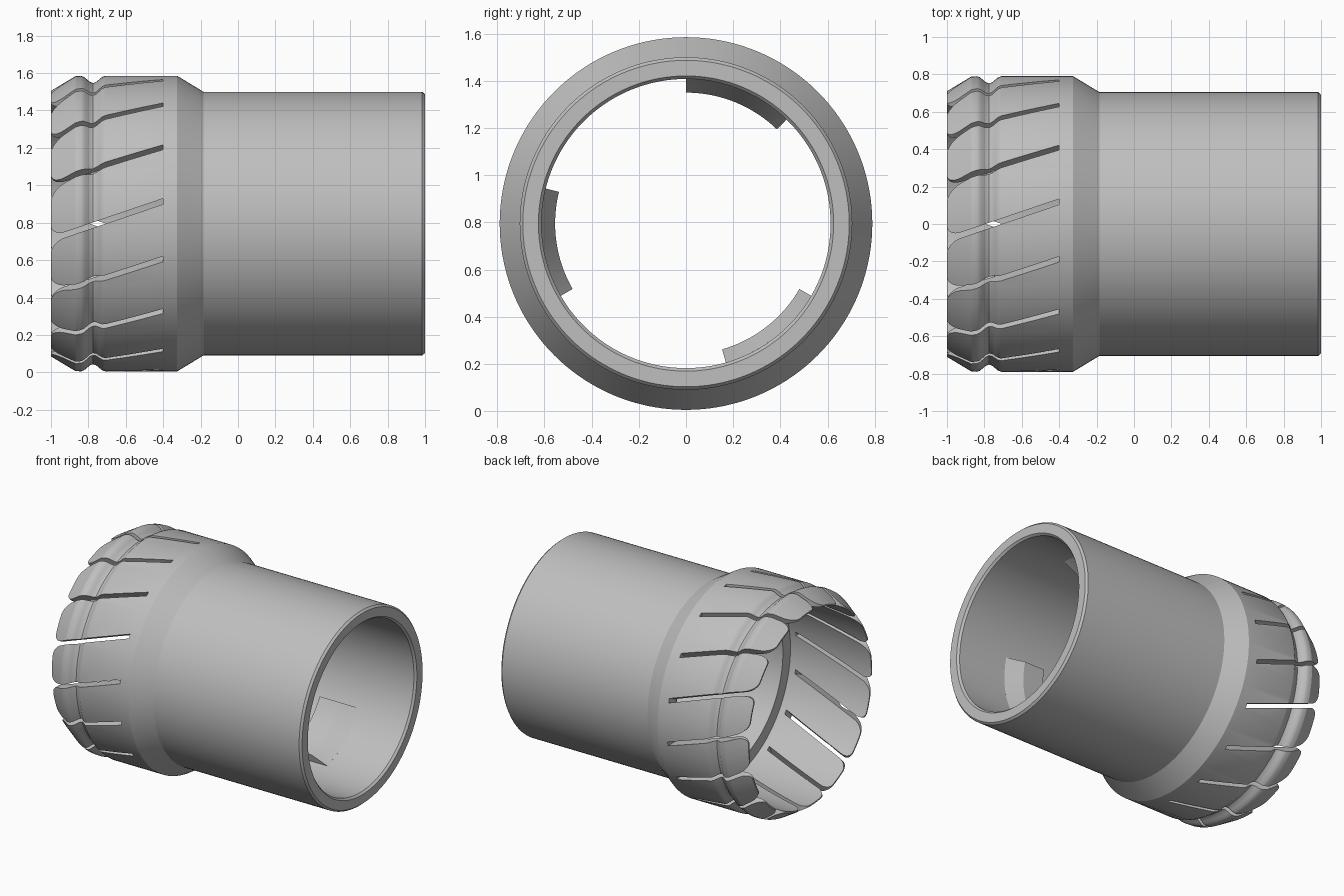
import bpy, bmesh, math
from mathutils import Matrix

if "Cube" in bpy.data.objects:
    bpy.data.objects.remove(bpy.data.objects["Cube"])

AXIS_Z = 0.795
grey = bpy.data.materials.new("plain grey")
grey.diffuse_color = (0.52, 0.52, 0.52, 1)
grey.use_nodes = True
grey.node_tree.nodes["Principled BSDF"].inputs["Base Color"].default_value = grey.diffuse_color


def finish(name, bm):
    bmesh.ops.recalc_face_normals(bm, faces=bm.faces)
    me = bpy.data.meshes.new(name)
    bm.to_mesh(me)
    bm.free()
    me.materials.append(grey)
    ob = bpy.data.objects.new(name, me)
    bpy.context.collection.objects.link(ob)
    ob.location.z = AXIS_Z
    return ob


def smooth(ob):
    bpy.ops.object.select_all(action='DESELECT')
    bpy.context.view_layer.objects.active = ob
    ob.select_set(True)
    bpy.ops.object.shade_smooth_by_angle(angle=math.radians(25))


def revolve(name, profile, start=0, end=360, steps=144):
    """Sweep a closed (x, radius) profile about the x axis."""
    bm = bmesh.new()
    full = end - start == 360
    rings = []
    for i in range(steps if full else steps + 1):
        a = math.radians(start + (end - start) * i / steps)
        rings.append([bm.verts.new((x, r * math.cos(a), r * math.sin(a))) for x, r in profile])
    n = len(profile)
    for i in range(steps):
        p, q = rings[i], rings[(i + 1) % len(rings)]
        for j in range(n):
            k = (j + 1) % n
            bm.faces.new((p[j], p[k], q[k], q[j]))
    if not full:
        bm.faces.new(rings[0])
        bm.faces.new(rings[-1])
    return finish(name, bm)


# Sleeve: plain tube, flared collar and a rounded groove round the fingers
groove = [(-0.775 + 0.065 * t, 0.79 - 0.019 * (1 + math.cos(math.pi * t)))
          for t in (-1, -0.75, -0.5, -0.25, 0, 0.25, 0.5, 0.75, 1)]
sleeve = revolve("sleeve", [(-1, 0.71), (-0.87, 0.788)] + groove + [
    (-0.325, 0.79), (-0.185, 0.705), (0.985, 0.705), (1, 0.692),
    (1, 0.626), (0.985, 0.613), (-0.35, 0.613), (-0.35, 0.7), (-1, 0.7)])

# Slit cutters: skewed slots that flare into rounded finger tips
HALF, FLARE, COUNT = 0.015, 0.075, 16
stations = [(-0.4, HALF), (-1 + FLARE, HALF)]
for i in range(1, 9):
    a = math.radians(90 * i / 8)
    stations.append((-1 + FLARE - FLARE * math.sin(a), HALF + FLARE * (1 - math.cos(a)) * 0.8))
stations.append((-1.05, stations[-1][1]))
outline = [(x, 0.34 * (x + 0.75) + w) for x, w in stations]
outline += [(x, 0.34 * (x + 0.75) - w) for x, w in reversed(stations)]
bm = bmesh.new()
for k in range(COUNT):
    turn = Matrix.Rotation(math.tau * k / COUNT, 4, 'X')
    inner = [bm.verts.new(turn @ Matrix.Translation((x, -0.62, z)).translation) for x, z in outline]
    outer = [bm.verts.new(turn @ Matrix.Translation((x, -0.9, z)).translation) for x, z in outline]
    bm.faces.new(inner)
    bm.faces.new(outer)
    for i in range(len(outline)):
        j = (i + 1) % len(outline)
        bm.faces.new((inner[i], inner[j], outer[j], outer[i]))
cutter = finish("slit_cutter", bm)
cutter.hide_render = True

cut = sleeve.modifiers.new("slits", 'BOOLEAN')
cut.operation = 'DIFFERENCE'
cut.solver = 'EXACT'
cut.object = cutter
bpy.context.view_layer.objects.active = sleeve
bpy.ops.object.modifier_apply(modifier=cut.name)
bpy.data.objects.remove(cutter)
smooth(sleeve)

# Three ramped locking tabs inside the tube
for k in range(3):
    s = 46 + 120 * k
    tab = revolve(f"locking_tab_{k + 1}", [(0.32, 0.62), (0.32, 0.555), (0.485, 0.555),
                                           (0.6, 0.613), (0.6, 0.62)], s, s + 44, 18)
    smooth(tab)
